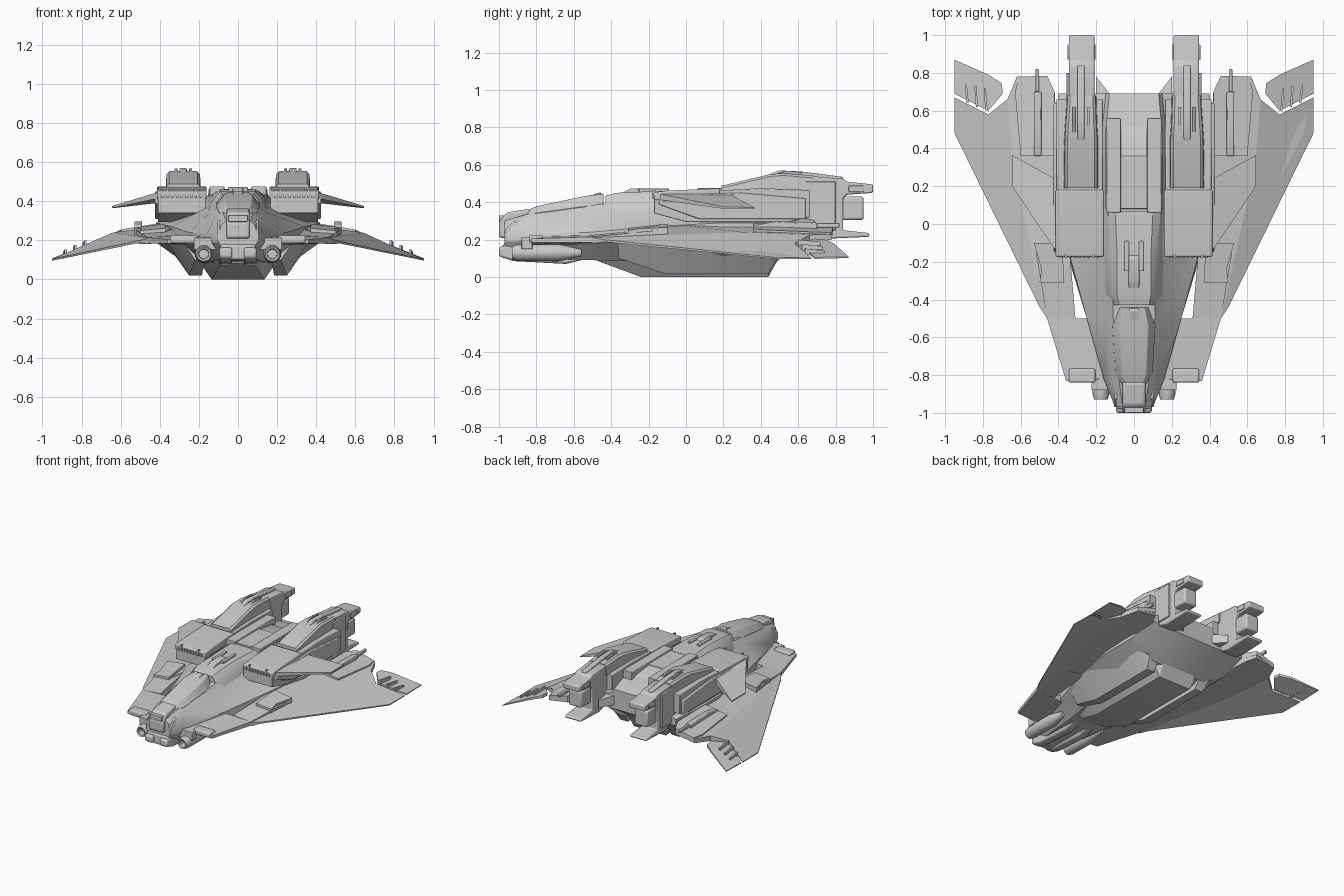
import bpy, bmesh, math


def finish(name, bm, mirror=False, bevel=0.0):
    bmesh.ops.recalc_face_normals(bm, faces=bm.faces)
    me = bpy.data.meshes.new(name)
    bm.to_mesh(me)
    bm.free()
    ob = bpy.data.objects.new(name, me)
    bpy.context.collection.objects.link(ob)
    if bevel:
        b = ob.modifiers.new("bevel", 'BEVEL')
        b.width, b.segments, b.limit_method = bevel, 2, 'ANGLE'
        b.angle_limit = math.radians(30)
    if mirror:
        ob.modifiers.new("mirror", 'MIRROR').use_mirror_merge = False
    return ob


def loft(name, rings, mirror=False, bevel=0.0):
    """Skin closed rings of equal point count and cap the ends."""
    bm = bmesh.new()
    vs = [[bm.verts.new(p) for p in r] for r in rings]
    n = len(vs[0])
    for a, b in zip(vs, vs[1:]):
        for i in range(n):
            j = (i + 1) % n
            bm.faces.new((a[i], a[j], b[j], b[i]))
    bm.faces.new(vs[0])
    bm.faces.new(vs[-1])
    return finish(name, bm, mirror, bevel)


def body(name, stations, bevel=0.0):
    """Symmetric loft from half sections (x, z) listed top to bottom."""
    return loft(name, [[(x, y, z) for x, z in h] + [(-x, y, z) for x, z in reversed(h)]
                       for y, h in stations], False, bevel)


def side(name, x0, x1, prof, mirror=True, bevel=0.006):
    """Side profile (y, z) extruded across x."""
    return loft(name, [[(x, y, z) for y, z in prof] for x in (x0, x1)], mirror, bevel)


def slab(name, pts, mirror=True):
    """Panel from (x, y, z, thickness) points, thickened downwards."""
    return loft(name, [[(x, y, z) for x, y, z, t in pts],
                       [(x, y, z - t) for x, y, z, t in pts]], mirror)


def box(name, x, y, z, mirror=True, bevel=0.004):
    return side(name, x[0], x[1], [(y[0], z[0]), (y[1], z[0]), (y[1], z[1]), (y[0], z[1])],
                mirror, bevel)


def tube(name, x, z, stations):
    """Round pod along y from (y, radius)."""
    ang = [math.tau * i / 20 for i in range(20)]
    return loft(name, [[(x + r * math.cos(a), y, z + r * math.sin(a)) for a in ang]
                       for y, r in stations], True)


# Main hull
body("hull", [
    (-0.97, [(.06, .30), (.085, .28), (.10, .23), (.10, .19), (.06, .13)]),
    (-0.82, [(.08, .345), (.12, .315), (.16, .23), (.16, .19), (.10, .10)]),
    (-0.50, [(.11, .385), (.14, .345), (.25, .24), (.25, .19), (.14, .09)]),
    (-0.17, [(.12, .42), (.155, .37), (.34, .27), (.35, .20), (.20, .08)]),
    (0.20, [(.15, .44), (.17, .40), (.42, .29), (.42, .19), (.24, .06)]),
    (0.48, [(.15, .44), (.17, .40), (.42, .29), (.42, .19), (.24, .08)]),
    (0.69, [(.13, .38), (.15, .35), (.40, .29), (.40, .24), (.18, .23)])])
# Belly keel and its side pods
body("belly_keel", [
    (-0.47, [(.14, .13), (.12, .10), (.08, .085)]), (-0.24, [(.26, .16), (.17, .05), (.135, 0)]),
    (0.44, [(.26, .16), (.17, .05), (.135, 0)]), (0.49, [(.24, .16), (.17, .12), (.14, .09)])])
loft("belly_pod", [[(a, y, .19), (b, y, .19), (c, y, z), (d, y, z)] for y, a, b, c, d, z in [
    (-.36, .16, .28, .22, .17, .10), (-.12, .18, .36, .25, .185, .02),
    (.44, .18, .37, .25, .185, .02), (.49, .18, .37, .27, .19, .10)]], True)

# Canopy and dorsal neck
body("canopy", [
    (-0.86, [(.04, .352), (.06, .33)]), (-0.80, [(.065, .378), (.10, .34)]),
    (-0.54, [(.075, .433), (.115, .375)]), (-0.44, [(.055, .445), (.075, .39)])], .004)
body("dorsal_neck", [
    (-0.43, [(.08, .435), (.10, .41), (.12, .34)]), (-0.37, [(.09, .45), (.12, .42), (.15, .355)]),
    (-0.15, [(.09, .46), (.13, .43), (.155, .37)]), (0.07, [(.10, .455), (.14, .43), (.155, .37)])])
side("dorsal_fin", -.028, .028, [(-.36, .44), (-.30, .472), (-.18, .474), (-.16, .45)], False)
box("dorsal_rail", (.027, .05), (-.25, -.09), (.44, .472))
side("canopy_latch", -.025, .025, [(-.53, .43), (-.46, .452), (-.44, .44)], False, .003)

# Spine deck between the engines
box("spine_deck", (-.15, .15), (.08, .36), (.40, .462), False)
box("spine_arm", (.07, .145), (.06, .56), (.40, .475))
side("spine_ramp", -.07, .07, [(.34, .40), (.34, .46), (.50, .44), (.56, .40)], False)

# Nose hood, sensor, chin guns
side("nose_hood", -.06, .06, [(-1, .21), (-1, .29), (-.96, .345), (-.84, .365), (-.80, .30), (-.84, .20)],
     False, .012)
side("nose_cheek", .05, .105, [(-.97, .19), (-.97, .25), (-.92, .30), (-.75, .32), (-.70, .20)])
box("nose_sensor", (-.05, .05), (-1.0, -.92), (.295, .33), False)
side("chin", -.09, .09, [(-.98, .10), (-.98, .18), (-.6, .2), (-.4, .16), (-.5, .09), (-.92, .095)], False, .012)
side("chin_gun", .03, .095, [(-1, .11), (-1, .16), (-.94, .17), (-.6, .16), (-.48, .11), (-.64, .07), (-.92, .085)],
     True, .012)
tube("side_gun", .175, .13, [(-.88, .024), (-.925, .026), (-.93, .036), (-.90, .044), (-.68, .046), (-.56, .02)])
box("gun_bracket", (.10, .225), (-.88, -.82), (.15, .215))

# Forward strakes
slab("strake_front", [(.16, -.83, .215, .04), (.36, -.83, .205, .02), (.46, -.50, .215, .03), (.22, -.50, .225, .05)])
slab("strake_rear", [(.31, -.50, .225, .045), (.46, -.50, .215, .03), (.52, -.15, .25, .06), (.34, -.15, .26, .07)])
box("strake_cap", (.205, .345), (-.84, -.765), (.185, .225), True, .01)
slab("wing_root_plate", [(.37, -.31, .262, .04), (.50, -.31, .25, .04), (.49, -.24, .26, .04),
                         (.53, -.10, .265, .04), (.38, -.10, .285, .04)])

# Main wings, folded along a ridge
slab("wing_inner", [(.46, -.50, .21, .03), (.64, .30, .24, .05), (.67, .66, .225, .04), (.62, .78, .23, .03),
                    (.46, .78, .265, .04), (.42, .70, .27, .06), (.38, 0, .275, .07), (.34, -.20, .26, .06)])
slab("wing_outer", [(.46, -.50, .21, .03), (.50, -.44, .20, .012), (.95, .48, .105, .008), (.95, .67, .102, .006),
                    (.77, .58, .18, .02), (.67, .66, .225, .04), (.64, .30, .24, .05)])
slab("wing_tip_flap", [(.77, .60, .18, .02), (.95, .69, .105, .008), (.95, .87, .108, .006),
                       (.77, .79, .18, .015), (.70, .745, .20, .02), (.695, .69, .205, .025)])
slab("wing_shoulder", [(.42, .36, .285, .04), (.60, .36, .255, .03), (.63, .70, .24, .03), (.61, .78, .238, .03),
                       (.46, .785, .275, .03), (.42, .70, .285, .04)])
side("wing_rail", .49, .53, [(.36, .26), (.36, .275), (.48, .297), (.70, .29), (.70, .25)])
box("wing_rail_tail", (.503, .522), (.70, .82), (.265, .288))
for i in range(3):
    x = .775 + .05 * i
    z = .18 - .024 * i
    slab(f"flap_actuator_{i}", [(x, .60 + .02 * i, z + .02, .035), (x + .012, .60 + .02 * i, z + .02, .035),
                                (x + .02, .72 + .01 * i, z + .008, .02), (x + .01, .72 + .01 * i, z + .008, .02)])

# Engine nacelles with intake grille
side("nacelle", .165, .41, [(-.17, .34), (-.17, .44), (-.12, .455), (.17, .47), (.17, .462), (.40, .475),
                            (.66, .465), (.66, .32), (.55, .295), (0, .295)], True, .018)
side("nacelle_cowl", .16, .415, [(-.17, .41), (-.175, .452), (-.10, .462), (.18, .474), (.18, .43), (0, .41)],
     True, .008)
for i in range(9):
    x = .185 + .024 * i
    box(f"intake_slat_{i}", (x, x + .013), (-.18, -.16), (.418, .442), True, 0)
for i, x in enumerate((.21, .355)):
    box(f"intake_prong_{i}", (x, x + .012), (-.18, -.16), (.44, .462), True, 0)

# Upper winglets
slab("upper_winglet", [(.40, -.15, .445, .05), (.43, -.12, .44, .03), (.645, .20, .375, .01),
                       (.645, .365, .372, .008), (.42, .24, .44, .05), (.40, .24, .45, .06)])
side("winglet_fairing", .39, .425, [(-.15, .39), (-.12, .44), (.3, .45), (.64, .42), (.64, .31), (.07, .31)])

# Engine humps and tail booms
loft("engine_hump", [[(a, y, z0), (b, y, z0), (b - .004, y, z1 - .012), (b - .018, y, z1), (a + .018, y, z1),
                      (a + .004, y, z1 - .012)] for y, a, b, z0, z1 in [
    (.19, .19, .37, .46, .488), (.25, .19, .37, .46, .502), (.45, .19, .37, .46, .55),
    (.52, .195, .365, .46, .555), (.68, .20, .355, .46, .542)]], True)
side("hump_ridge", .262, .30, [(.42, .54), (.50, .570), (.62, .564), (.84, .535), (.84, .50), (.6, .5)])
for i, x in enumerate((.235, .31)):
    side(f"hump_blade_{i}", x, x + .015, [(.44, .54), (.54, .568), (.62, .56), (.62, .53)], True, .002)
side("tail_boom", .21, .345, [(.60, .52), (.66, .54), (.84, .525), (.86, .51), (1, .495), (1, .45), (.86, .44),
                              (.84, .42), (.84, .25), (.98, .235), (.98, .215), (.75, .205), (.60, .26)], True, .008)
box("boom_nozzle", (.225, .335), (.82, .95), (.305, .43), True, .012)
box("boom_side_block", (.34, .358), (.64, .80), (.25, .51))
box("boom_clamp", (.203, .352), (.87, .95), (.455, .49))

# Rear deck between the booms
slab("rear_deck", [(.20, .50, .36, .1), (-.20, .50, .36, .1), (-.20, .78, .31, .06), (-.13, .69, .33, .07),
                   (.13, .69, .33, .07), (.20, .78, .31, .06)], False)

# Smooth shading with crisp edges
bpy.ops.object.select_all(action='SELECT')
bpy.context.view_layer.objects.active = bpy.context.scene.objects["hull"]
bpy.ops.object.shade_smooth_by_angle(angle=math.radians(28))
